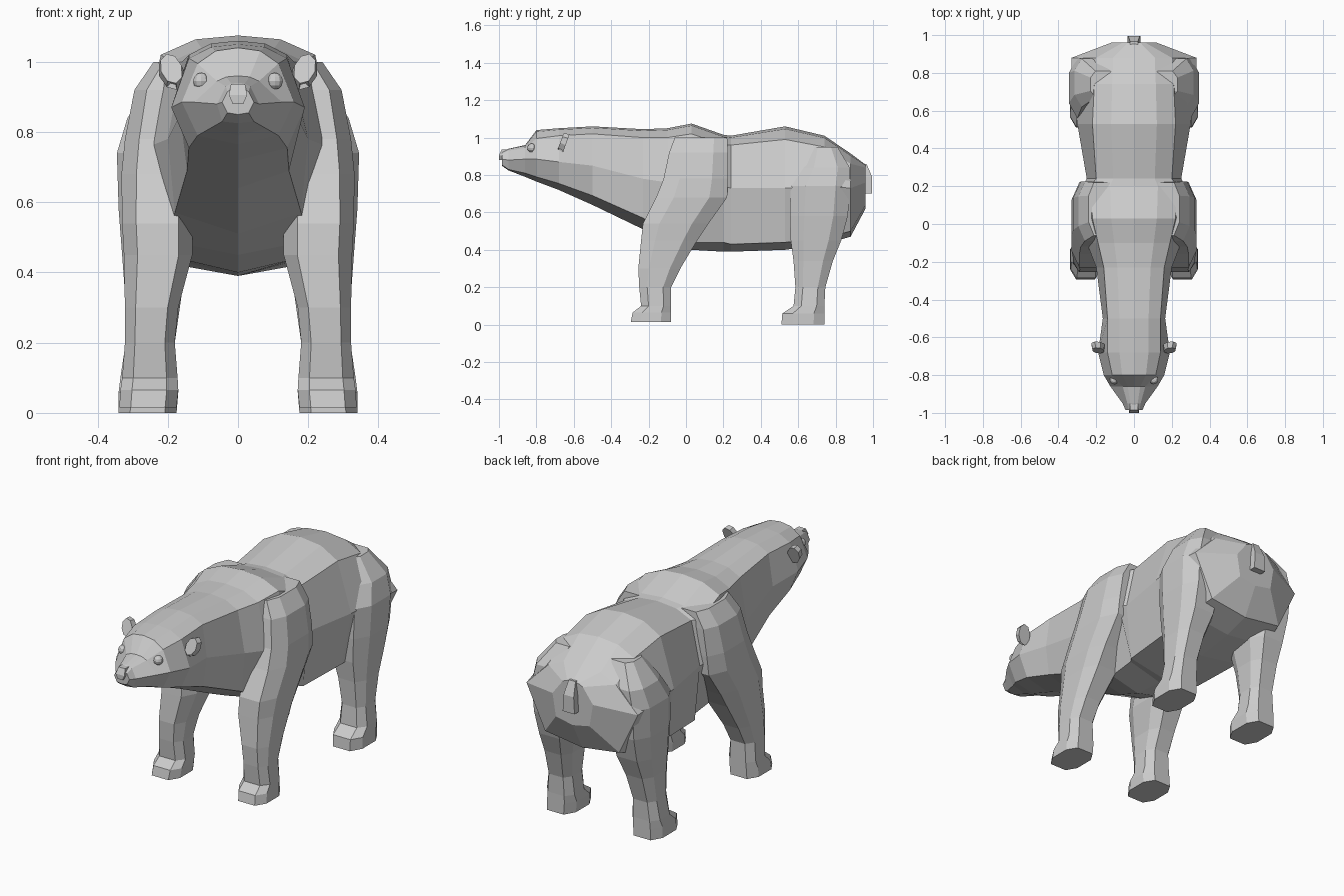
import bpy
import bmesh
from mathutils import Matrix


def make_object(name, bm, mirror=False):
    bmesh.ops.recalc_face_normals(bm, faces=bm.faces)
    mesh = bpy.data.meshes.new(name)
    bm.to_mesh(mesh)
    bm.free()
    obj = bpy.data.objects.new(name, mesh)
    bpy.context.collection.objects.link(obj)
    if mirror:
        obj.modifiers.new("Mirror", 'MIRROR').use_mirror_merge = False
    return obj


def loft(name, rings, mirror=False):
    """Skin closed rings of equal length and cap both ends."""
    bm = bmesh.new()
    rows = [[bm.verts.new(p) for p in ring] for ring in rings]
    n = len(rows[0])
    for a, b in zip(rows, rows[1:]):
        for i in range(n):
            j = (i + 1) % n
            bm.faces.new((a[i], a[j], b[j], b[i]))
    bm.faces.new(rows[0])
    bm.faces.new(rows[-1])
    return make_object(name, bm, mirror)


def body_ring(y, top, bot, wu, zu, wm, zm, wl, zl):
    half = [(wu * 0.55, top - 0.2 * (top - zu)), (wu, zu), (wm, zm), (wl, zl)]
    right = [(x, y, z) for x, z in half]
    left = [(-x, y, z) for x, z in reversed(half)]
    return [(0, y, top)] + right + [(0, y, bot)] + left


def leg_ring(z, y0, y1, x0, x1):
    cx, cy = (x1 - x0) * 0.2, (y1 - y0) * 0.25
    return [(x0 + cx, y0, z), (x1 - cx, y0, z), (x1, y0 + cy, z), (x1, y1 - cy, z),
            (x1 - cx, y1, z), (x0 + cx, y1, z), (x0, y1 - cy, z), (x0, y0 + cy, z)]


# Body from muzzle to rump: y, top, bottom, then upper / middle / lower (width, z)
body = [
    (-0.985, .925, .85, .03, .915, .045, .885, .03, .855),
    (-0.95, .94, .825, .035, .93, .06, .88, .045, .83),
    (-0.86, .96, .79, .06, .945, .125, .885, .08, .81),
    (-0.80, 1.04, .765, .115, .995, .16, .885, .115, .79),
    (-0.68, 1.05, .72, .14, 1.01, .19, .87, .14, .755),
    (-0.50, 1.06, .64, .14, 1.02, .165, .85, .145, .69),
    (-0.23, 1.045, .51, .16, 1.00, .20, .78, .18, .57),
    (-0.10, 1.05, .45, .19, 1.00, .25, .76, .20, .49),
    (0.03, 1.075, .40, .22, 1.02, .275, .75, .17, .44),
    (0.20, 1.015, .39, .23, .96, .27, .74, .19, .44),
    (0.24, 1.01, .39, .20, .96, .25, .73, .22, .43),
    (0.53, 1.06, .40, .22, .99, .30, .73, .24, .44),
    (0.74, 1.01, .43, .21, .95, .33, .74, .25, .46),
    (0.88, .915, .47, .20, .86, .33, .73, .22, .50),
    (0.96, .855, .62, .06, .84, .12, .76, .10, .64),
]
loft("body", [body_ring(*s) for s in body])

# Legs from sole to shoulder / hip: z, y range, x range
front_leg = [
    (.015, -.295, -.08, .175, .338), (.065, -.285, -.08, .17, .335),
    (.10, -.24, -.08, .172, .33), (.20, -.25, -.08, .18, .322),
    (.30, -.255, -.03, .17, .322), (.45, -.24, .06, .13, .325),
    (.54, -.23, .12, .13, .33), (.68, -.16, .22, .12, .332),
    (.78, -.12, .225, .12, .322), (.92, -.09, .225, .12, .295),
    (1.00, -.06, .22, .10, .24),
]
hind_leg = [
    (0, .51, .74, .175, .34), (.06, .515, .74, .17, .34),
    (.10, .575, .74, .172, .335), (.20, .585, .745, .18, .32),
    (.34, .575, .785, .16, .322), (.45, .56, .83, .13, .33),
    (.58, .555, .865, .12, .34), (.74, .56, .88, .12, .345),
    (.84, .62, .875, .12, .315), (.95, .67, .81, .10, .23),
]
loft("front_legs", [leg_ring(*s) for s in front_leg], mirror=True)
loft("hind_legs", [leg_ring(*s) for s in hind_leg], mirror=True)

# Ears: tilted oval slabs with a dished front
bm = bmesh.new()
bmesh.ops.create_cone(bm, cap_ends=True, segments=8, radius1=1, radius2=.85, depth=1,
                      matrix=Matrix.Translation((.19, -.655, .975))
                      @ Matrix.Rotation(-.35, 4, 'X') @ Matrix.Rotation(.3, 4, 'Y')
                      @ Matrix.Diagonal((.036, .032, .055, 1)) @ Matrix.Rotation(1.5708, 4, 'X'))
front = min(bm.faces, key=lambda f: f.calc_center_median().y)
bmesh.ops.inset_individual(bm, faces=[front], thickness=.01, depth=-.012)
make_object("ears", bm, mirror=True)

# Eyes
bm = bmesh.new()
bmesh.ops.create_uvsphere(bm, u_segments=10, v_segments=6, radius=.024,
                          matrix=Matrix.Translation((.105, -.825, .945)))
make_object("eyes", bm, mirror=True)


def tapered_block(name, rows):
    loft(name, [[(-w, y0, z), (w, y0, z), (w, y1, z), (-w, y1, z)] for z, w, y0, y1 in rows])


# Nose and tail
tapered_block("nose", [(.88, .015, -1.0, -.95), (.905, .026, -1.0, -.95), (.937, .02, -.985, -.94)])
tapered_block("tail", [(.70, .035, .955, .995), (.79, .03, .94, .995), (.86, .02, .92, .965)])
